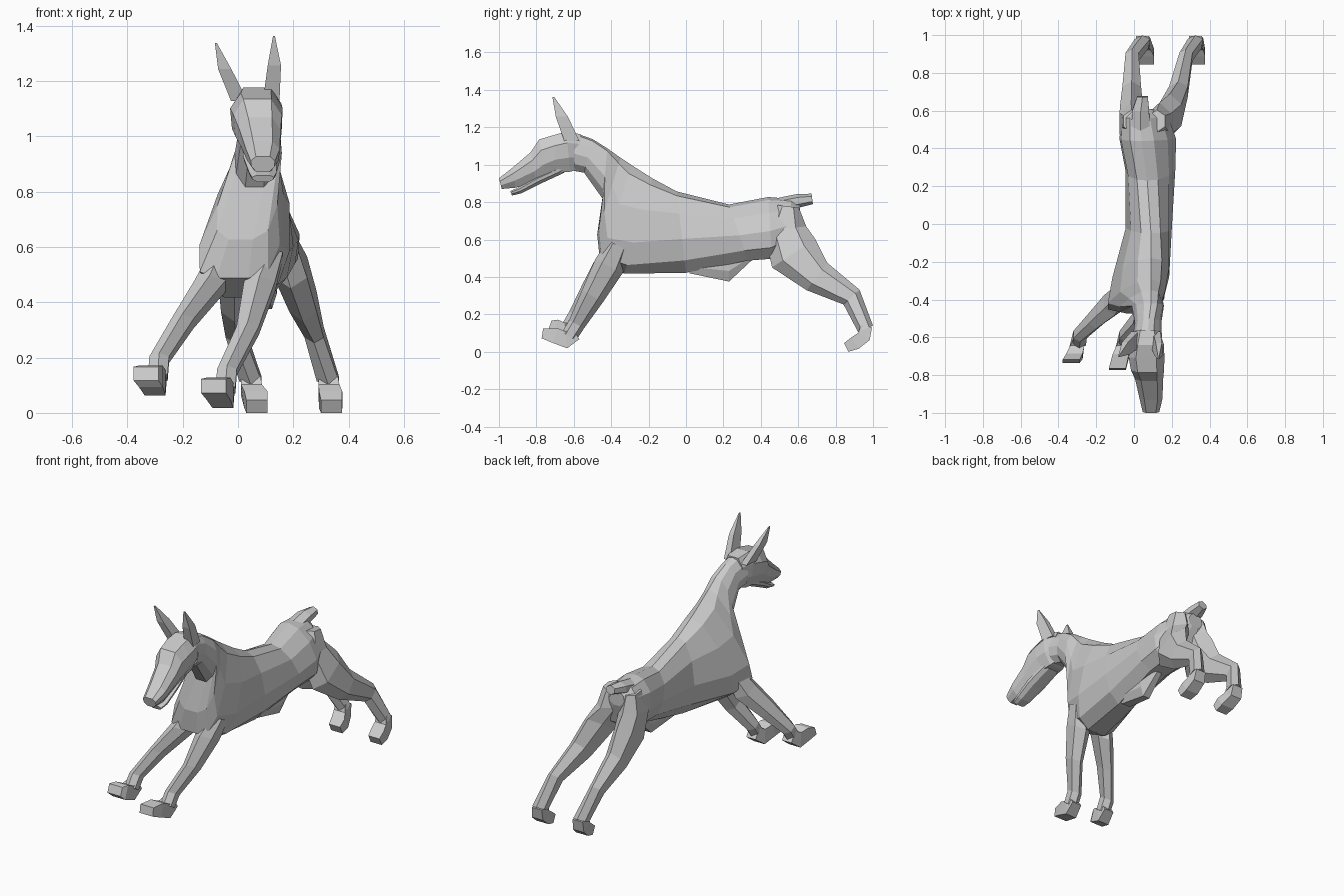
import bpy, bmesh, math
from mathutils import Vector

X = Vector((1, 0, 0))


def skin(name, rings):
    """Join equal-length rings of points into one closed flat-shaded mesh."""
    bm = bmesh.new()
    loops = [[bm.verts.new(p) for p in r] for r in rings]
    n = len(loops[0])
    for a, b in zip(loops, loops[1:]):
        for i in range(n):
            j = (i + 1) % n
            bm.faces.new((a[i], a[j], b[j], b[i]))
    bm.faces.new(loops[0][::-1])
    bm.faces.new(loops[-1])
    bmesh.ops.recalc_face_normals(bm, faces=bm.faces[:])
    me = bpy.data.meshes.new(name)
    bm.to_mesh(me)
    bm.free()
    ob = bpy.data.objects.new(name, me)
    bpy.context.collection.objects.link(ob)
    return ob


def loft(name, sections, profile):
    """Section = top x,y,z, bottom x,y,z, half width, sag; profile = (side, height)."""
    full = profile + [(-u, v) for u, v in reversed(profile) if u > 0.01]
    rings = []
    for s in sections:
        top, bot, w = Vector(s[:3]), Vector(s[3:6]), s[6]
        sag = s[7] if len(s) > 7 else 1.0
        rings.append([bot.lerp(top, v ** sag) + X * (u * w) for u, v in full])
    return skin(name, rings)


def limb(name, path, sides=6):
    """Path point = x,y,z, half width, half depth."""
    pts = [Vector(p[:3]) for p in path]
    grow = 1 / math.cos(math.pi / sides) if sides == 4 else 1.08
    rings = []
    for i, p in enumerate(path):
        d = pts[min(i + 1, len(pts) - 1)] - pts[max(i - 1, 0)]
        d.x = 0
        up = d.cross(X).normalized()
        ring = []
        for k in range(sides):
            a = 2 * math.pi * (k + 0.5) / sides
            ring.append(pts[i] + X * (p[3] * grow * math.cos(a)) + up * (p[4] * grow * math.sin(a)))
        rings.append(ring)
    return skin(name, rings)


ROUND = [(0.0, 1.0), (0.42, 0.95), (0.82, 0.75), (1.0, 0.45), (0.85, 0.18), (0.4, 0.0)]
BOXY = [(0.55, 1.0), (0.95, 0.72), (0.9, 0.35), (0.5, 0.0)]

# torso and neck, rump to skull
loft("body", [
    (0.04, 0.61, 0.79, 0.05, 0.61, 0.70, 0.05),
    (0.03, 0.56, 0.82, 0.08, 0.57, 0.57, 0.125),
    (0.04, 0.44, 0.83, 0.10, 0.46, 0.50, 0.150),
    (0.07, 0.23, 0.79, 0.10, 0.33, 0.49, 0.132),
    (0.09, -0.05, 0.86, 0.07, 0.00, 0.425, 0.122, 1.1),
    (0.09, -0.18, 0.93, 0.01, -0.33, 0.42, 0.150, 1.4),
    (0.09, -0.29, 1.00, -0.02, -0.46, 0.49, 0.145, 1.8),
    (0.09, -0.35, 1.04, 0.01, -0.475, 0.63, 0.108, 1.5),
    (0.09, -0.42, 1.09, 0.06, -0.445, 0.82, 0.085),
    (0.08, -0.50, 1.14, 0.07, -0.545, 0.96, 0.070),
    (0.07, -0.60, 1.175, 0.07, -0.60, 0.97, 0.078)], ROUND)

# head with upper muzzle
loft("head", [
    (0.07, -0.56, 1.165, 0.07, -0.57, 0.98, 0.065),
    (0.07, -0.64, 1.180, 0.07, -0.62, 0.965, 0.092),
    (0.065, -0.71, 1.160, 0.07, -0.69, 0.960, 0.100),
    (0.07, -0.785, 1.138, 0.075, -0.75, 0.930, 0.092),
    (0.08, -0.83, 1.07, 0.08, -0.80, 0.912, 0.078),
    (0.09, -0.93, 0.985, 0.09, -0.91, 0.880, 0.064),
    (0.09, -1.0, 0.93, 0.09, -0.985, 0.873, 0.046)], BOXY)

# lower jaw
loft("lower_jaw", [
    (0.07, -0.67, 1.00, 0.07, -0.65, 0.96, 0.06),
    (0.08, -0.80, 0.94, 0.08, -0.78, 0.900, 0.064),
    (0.09, -0.90, 0.880, 0.09, -0.88, 0.850, 0.052),
    (0.09, -0.94, 0.862, 0.09, -0.93, 0.838, 0.042)], BOXY)

# front legs: each runs from the shoulder to a lifted paw
for side, top, knee, wrist, lift in (("left", -0.09, -0.20, -0.30, 0.045),
                                     ("right", 0.09, 0.035, -0.055, 0.0)):
    toe = wrist - 0.033
    limb("front_leg_" + side, [
        (top + 0.03, -0.36, 0.57, 0.045, 0.06),
        (top - 0.012, -0.412, 0.46, 0.060, 0.076),
        (knee, -0.50, 0.30 + lift * 0.6, 0.043, 0.060),
        (wrist + 0.015, -0.585, 0.15 + lift, 0.038, 0.042),
        (wrist + 0.01, -0.625, 0.085 + lift, 0.038, 0.040)])
    limb("front_paw_" + side, [
        (wrist + 0.01, -0.59, 0.10 + lift, 0.032, 0.036),
        (wrist, -0.64, 0.066 + lift, 0.038, 0.045),
        (wrist - 0.015, -0.70, 0.090 + lift, 0.043, 0.042),
        (toe, -0.768 + lift * 0.9, 0.100 + lift, 0.045, 0.026)], 4)

# hind legs, from the pelvis back to the tucked toes
for side, hip, thigh, hock, heel, toe in (
        ("left", -0.015, -0.012, -0.01, 0.045, 0.065),
        ("right", 0.135, 0.235, 0.275, 0.325, 0.335)):
    limb("hind_leg_" + side, [
        (hip * 0.9, 0.545, 0.78, 0.045, 0.055),
        (hip, 0.53, 0.66, 0.066, 0.105),
        (hip * 0.45 + thigh * 0.55, 0.575, 0.53, 0.064, 0.128),
        (thigh, 0.70, 0.405, 0.053, 0.085),
        (hock, 0.885, 0.295, 0.037, 0.054),
        (heel, 0.960, 0.125, 0.043, 0.040)])
    limb("hind_paw_" + side, [
        (heel, 0.965, 0.14, 0.034, 0.030),
        (heel + 0.004, 0.952, 0.085, 0.038, 0.036),
        (toe, 0.905, 0.050, 0.042, 0.036),
        (toe + 0.003, 0.857, 0.026, 0.038, 0.026)], 4)

# ears: leaning outward to a narrow tip
for side, base, tip, bow in (("left", (0.005, -0.615, 1.13), (-0.08, -0.70, 1.34), -0.006),
                             ("right", (0.12, -0.615, 1.13), (0.13, -0.71, 1.365), 0.006)):
    b, t = Vector(base), Vector(tip)
    rings = []
    for f, s in ((0, 1.0), (0.55, 0.8), (1, 0.12)):
        c = b.lerp(t, f) + X * (bow if f == 0.55 else 0)
        rings.append([c + Vector(o) * s for o in
                      ((-0.03, -0.036, 0), (0.03, -0.036, 0), (0.02, 0.045, 0), (-0.02, 0.045, 0))])
    skin("ear_" + side, rings)

# docked tail and belly sheath
limb("tail", [(0.035, 0.46, 0.78, 0.055, 0.035),
              (0.035, 0.60, 0.810, 0.048, 0.034),
              (0.045, 0.675, 0.820, 0.030, 0.026)])
loft("belly_sheath", [(0.10, 0.36, 0.56, 0.10, 0.35, 0.49, 0.035),
                      (0.10, 0.23, 0.54, 0.10, 0.23, 0.378, 0.045),
                      (0.08, 0.02, 0.52, 0.08, 0.02, 0.422, 0.060)], BOXY)

# settle the toes on the ground
bpy.context.view_layer.update()
low = min(v.co.z for o in bpy.data.objects for v in o.data.vertices)
for o in bpy.data.objects:
    o.location.z = -low
